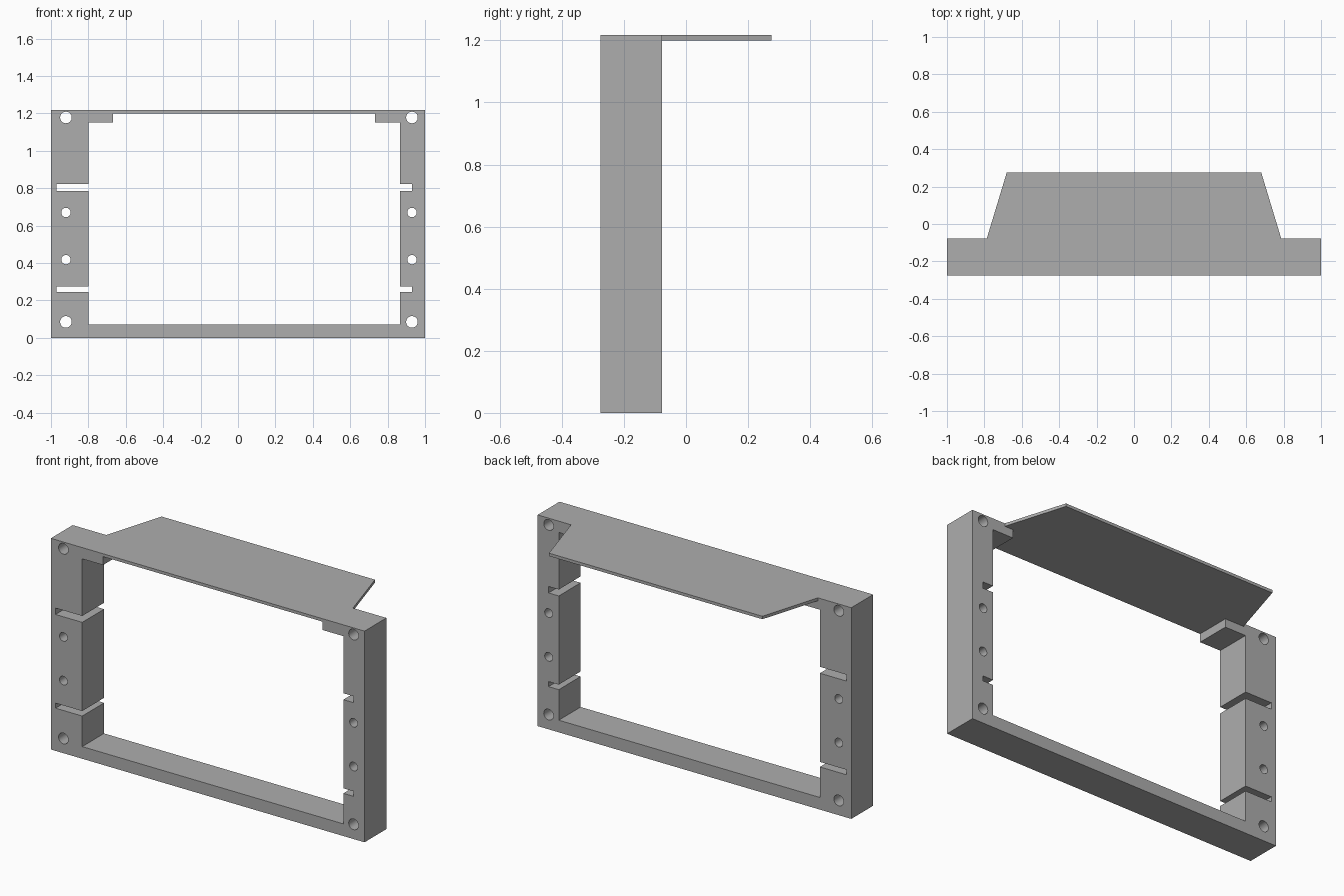
import bpy
import bmesh
from math import radians
from mathutils import Matrix, Vector

cube = bpy.data.objects.get("Cube")
if cube:
    bpy.data.objects.remove(cube, do_unlink=True)

grey = bpy.data.materials.new("mid grey")
grey.use_nodes = True
colour = (0.42, 0.42, 0.42, 1)
grey.diffuse_color = colour
grey.node_tree.nodes["Principled BSDF"].inputs["Base Color"].default_value = colour

FRONT, REAR, BACK = -0.276, -0.077, 0.276
TOP, SHELF = 1.217, 1.2
LEFT_EDGE, RIGHT_EDGE = 0.865, -0.8


def make_object(name, bm):
    mesh = bpy.data.meshes.new(name)
    bmesh.ops.recalc_face_normals(bm, faces=bm.faces)
    bm.to_mesh(mesh)
    bm.free()
    mesh.materials.append(grey)
    obj = bpy.data.objects.new(name, mesh)
    bpy.context.collection.objects.link(obj)
    return obj


def prism(name, points, direction):
    """Extrude a flat outline along a direction."""
    bm = bmesh.new()
    face = bm.faces.new([bm.verts.new(p) for p in points])
    new = bmesh.ops.extrude_face_region(bm, geom=[face])["geom"]
    moved = [v for v in new if isinstance(v, bmesh.types.BMVert)]
    bmesh.ops.translate(bm, verts=moved, vec=Vector(direction))
    return make_object(name, bm)


def drill(name, x, z, radius):
    bm = bmesh.new()
    place = Matrix.Translation((x, (FRONT + REAR) / 2, z)) @ Matrix.Rotation(radians(90), 4, "X")
    bmesh.ops.create_cone(bm, cap_ends=True, segments=32, radius1=radius,
                          radius2=radius, depth=0.5, matrix=place)
    return make_object(name, bm)


def side_steps(edge, slot_end, tab_end):
    """Inner edge of one upright, from the sill up to the corner tab."""
    steps = [(edge, 0.07)]
    for low, high in ((0.246, 0.275), (0.786, 0.823)):
        steps += [(edge, low), (slot_end, low), (slot_end, high), (edge, high)]
    return steps + [(edge, 1.152), (tab_end, 1.152), (tab_end, SHELF)]


# Frame with slotted uprights and corner tabs
frame = prism("frame", [(x, FRONT, z) for x, z in
                        ((-1, 0), (1, 0), (1, TOP), (-1, TOP))], (0, REAR - FRONT, 0))
opening = side_steps(LEFT_EDGE, 0.93, 0.733)
opening += reversed(side_steps(RIGHT_EDGE, -0.97, -0.667))
cutters = [prism("opening_cutter", [(x, FRONT - 0.1, z) for x, z in opening], (0, 0.4, 0))]

# Screw holes
for x in (-0.92, 0.93):
    for z, radius in ((0.085, 0.031), (0.418, 0.025), (0.67, 0.025), (1.178, 0.031)):
        cutters.append(drill("hole_cutter", x, z, radius))

for cutter in cutters:
    cutter.hide_render = True
    mod = frame.modifiers.new("cut", "BOOLEAN")
    mod.operation = "DIFFERENCE"
    mod.solver = "EXACT"
    mod.object = cutter
bpy.context.view_layer.update()
cut_mesh = bpy.data.meshes.new_from_object(
    frame.evaluated_get(bpy.context.evaluated_depsgraph_get()))
frame.modifiers.clear()
frame.data = cut_mesh
for cutter in cutters:
    bpy.data.objects.remove(cutter, do_unlink=True)

# Thin tapered shelf behind the top rail
shelf = prism("top_shelf", [(x, y, SHELF) for x, y in
                            ((-0.787, REAR), (0.787, REAR), (0.68, BACK), (-0.68, BACK))],
              (0, 0, TOP - SHELF))

# Smooth hole walls, sharp edges elsewhere
for obj in (frame, shelf):
    bpy.ops.object.select_all(action="DESELECT")
    obj.select_set(True)
    bpy.context.view_layer.objects.active = obj
    bpy.ops.object.shade_smooth_by_angle(angle=radians(30))
